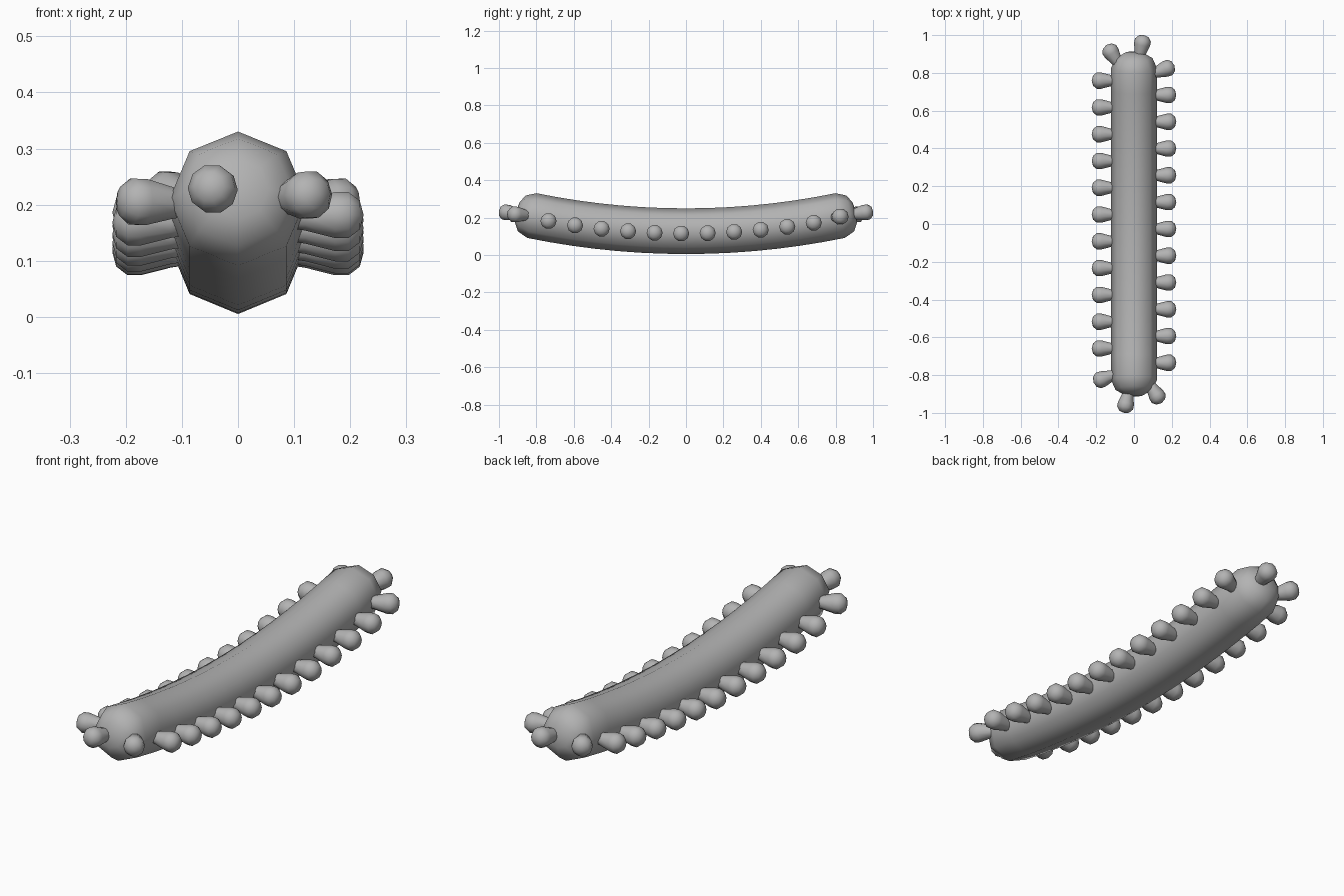
import bpy, bmesh, math
from mathutils import Vector, Matrix

if "Cube" in bpy.data.objects:
    bpy.data.objects.remove(bpy.data.objects["Cube"])

grey = bpy.data.materials.new("plain_grey")
grey.diffuse_color = (0.45, 0.45, 0.45, 1)
grey.use_nodes = True
grey.node_tree.nodes["Principled BSDF"].inputs["Base Color"].default_value = grey.diffuse_color

R = 4.1        # bend radius of the body
Z0 = 0.127     # height of the body axis at the middle


def axis_point(s):
    """Point on the bent axis and its upward normal, at arc length s."""
    a = s / R
    return (Vector((0, R * math.sin(a), Z0 + R * (1 - math.cos(a)))),
            Vector((0, -math.sin(a), math.cos(a))))


def axis_z(y):
    return Z0 + R - math.sqrt(R * R - y * y)


def skin(name, rings, start, end):
    """Smooth closed surface through rings of points with a pole at each end."""
    bm = bmesh.new()
    loops = [[bm.verts.new(p) for p in ring] for ring in rings]
    n = len(loops[0])
    a, b = bm.verts.new(start), bm.verts.new(end)
    for i in range(n):
        j = (i + 1) % n
        bm.faces.new((a, loops[0][j], loops[0][i]))
        bm.faces.new((b, loops[-1][i], loops[-1][j]))
        for p, q in zip(loops, loops[1:]):
            bm.faces.new((p[i], p[j], q[j], q[i]))
    bmesh.ops.recalc_face_normals(bm, faces=bm.faces)
    for f in bm.faces:
        f.smooth = True
    me = bpy.data.meshes.new(name)
    bm.to_mesh(me)
    bm.free()
    me.materials.append(grey)
    ob = bpy.data.objects.new(name, me)
    bpy.context.collection.objects.link(ob)
    return ob


# Body: eight-sided bent tube with rounded ends
cap = [(0.91, 0.055), (0.885, 0.098), (0.83, 0.122)]
stations = [(-s, r) for s, r in cap]
stations += [(-0.83 + 1.66 * i / 14, 0.122) for i in range(1, 14)]
stations += cap[::-1]
rings = []
for s, r in stations:
    c, up = axis_point(s)
    rings.append([c + r * (math.sin(t) * Vector((1, 0, 0)) + math.cos(t) * up)
                  for t in (k * math.pi / 4 for k in range(8))])
skin("body", rings, axis_point(-0.917)[0], axis_point(0.917)[0])

# Stub leg: knob on a tapering neck; distances are measured from the knob centre
PROFILE = [(-0.09, 0.025), (-0.065, 0.029), (-0.012, 0.043),
           (0.012, 0.043), (0.032, 0.027)]


def leg(name, x, y, z, angle, tilt=0.0):
    """Leg with its knob at (x, y, z), pointing along angle in plan."""
    m = (Matrix.Translation((x, y, z)) @ Matrix.Rotation(math.radians(angle), 4, 'Z')
         @ Matrix.Rotation(-math.radians(tilt), 4, 'Y'))
    rings = [[m @ Vector((d, r * math.cos(t), r * math.sin(t)))
              for t in (k * math.tau / 10 for k in range(10))] for d, r in PROFILE]
    skin(name, rings, m @ Vector((-0.09, 0, 0)), m @ Vector((0.039, 0, 0)))


# Two staggered rows of legs; the second is the first turned half way round
for side, turn, shift in (("right", 1, 0.0), ("left", -1, 0.024)):
    base = 0 if turn == 1 else 180
    for k in range(11):
        y = turn * (-0.735 - shift + 0.1418 * k)
        leg(f"{side}_leg_{k + 1}", turn * 0.185, y, axis_z(y) - 0.012, base)
    # legs that follow the rounded end
    leg(f"{side}_corner_leg", turn * 0.178, turn * 0.825, 0.205, base + 20, 2)
    leg(f"{side}_end_leg", turn * 0.045, turn * 0.962, 0.228, base + 78, 8)
    leg(f"{side}_end_corner_leg", turn * -0.125, turn * 0.915, 0.217, base + 122, 4)
